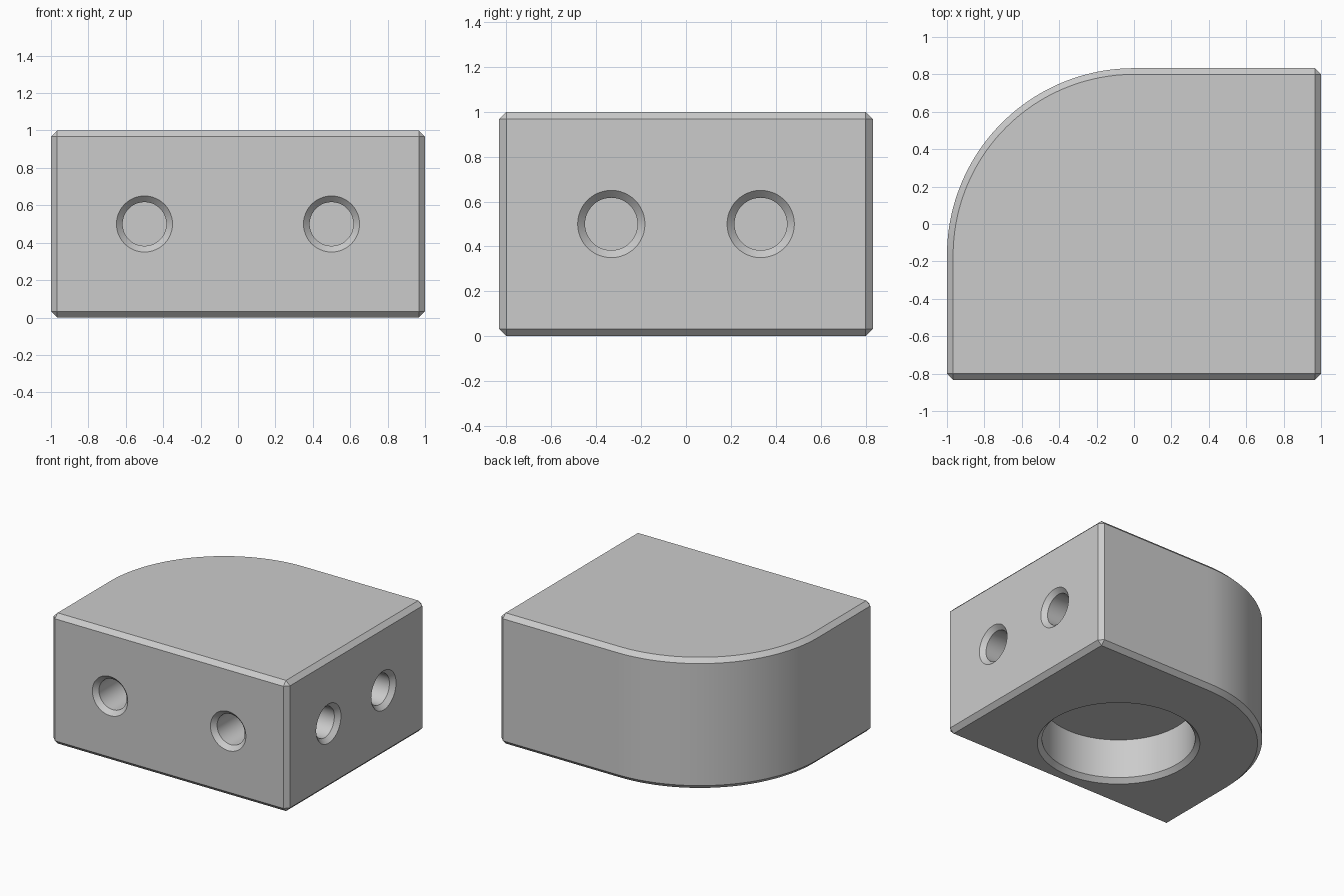
import bpy, bmesh, math
from mathutils import Matrix, Vector

if "Cube" in bpy.data.objects:
    bpy.data.objects.remove(bpy.data.objects["Cube"])

HX, HY, H = 1.0, 0.833, 1.0      # half width, half depth, height
CH = 0.033                       # chamfer size
ARC_Y = HY - 1.0                 # centre of the big round corner

grey = bpy.data.materials.new("light_grey")
grey.use_nodes = True
color = (0.6, 0.6, 0.6, 1)
grey.diffuse_color = color
grey.node_tree.nodes["Principled BSDF"].inputs["Base Color"].default_value = color


def make_object(name, bm):
    bmesh.ops.recalc_face_normals(bm, faces=bm.faces)
    mesh = bpy.data.meshes.new(name)
    bm.to_mesh(mesh)
    bm.free()
    mesh.materials.append(grey)
    obj = bpy.data.objects.new(name, mesh)
    bpy.context.collection.objects.link(obj)
    return obj


def hole_cutter(name, radius, depth, location, direction, sides):
    """Blind round hole with a countersunk mouth, bored along direction."""
    bm = bmesh.new()
    profile = [(radius + 2 * CH, -CH), (radius, CH), (radius, depth)]
    rings = []
    for r, z in profile:
        rings.append([bm.verts.new((r * math.cos(a), r * math.sin(a), z))
                      for a in (math.tau * i / sides for i in range(sides))])
    for low, high in zip(rings, rings[1:]):
        for i in range(sides):
            j = (i + 1) % sides
            bm.faces.new((low[i], low[j], high[j], high[i]))
    bm.faces.new(rings[0])
    bm.faces.new(rings[-1])
    turn = Vector(direction).to_track_quat('Z', 'Y').to_matrix().to_4x4()
    bmesh.ops.transform(bm, matrix=Matrix.Translation(location) @ turn, verts=bm.verts)
    cutter = make_object(name, bm)
    cutter.hide_render = True
    return cutter


# Block: plan outline with one large rounded corner, extruded upward
outline = [(-HX, -HY), (HX, -HY), (HX, HY)]
steps = 48
for i in range(steps + 1):
    a = math.pi / 2 * (1 + i / steps)
    outline.append((math.cos(a), ARC_Y + math.sin(a)))
bm = bmesh.new()
base = bm.faces.new([bm.verts.new((x, y, 0)) for x, y in outline])
top = bmesh.ops.extrude_face_region(bm, geom=[base])
bmesh.ops.translate(bm, vec=(0, 0, H),
                    verts=[v for v in top["geom"] if isinstance(v, bmesh.types.BMVert)])
block = make_object("corner_block", bm)

# Chamfer on every sharp edge
bevel = block.modifiers.new("chamfer", 'BEVEL')
bevel.width = CH
bevel.segments = 1
bevel.limit_method = 'ANGLE'
bevel.angle_limit = math.radians(30)

# Bottom pocket, two front holes and two side holes
cutters = [hole_cutter("pocket_cutter", 0.533, 0.335, (0, ARC_Y, 0), (0, 0, 1), 96)]
for s in (-1, 1):
    cutters.append(hole_cutter("front_hole_cutter", 0.117, 0.333,
                               (s * 0.5, -HY, H / 2), (0, 1, 0), 48))
    cutters.append(hole_cutter("side_hole_cutter", 0.117, 0.333,
                               (HX, s * 0.333, H / 2), (-1, 0, 0), 48))
for cutter in cutters:
    cut = block.modifiers.new(cutter.name, 'BOOLEAN')
    cut.operation = 'DIFFERENCE'
    cut.solver = 'EXACT'
    cut.object = cutter

# Apply everything, drop the cutters and smooth the round walls
bpy.ops.object.select_all(action='DESELECT')
block.select_set(True)
bpy.context.view_layer.objects.active = block
for name in [m.name for m in block.modifiers]:
    bpy.ops.object.modifier_apply(modifier=name)
for cutter in cutters:
    bpy.data.objects.remove(cutter)
bpy.ops.object.shade_smooth_by_angle(angle=math.radians(25))
